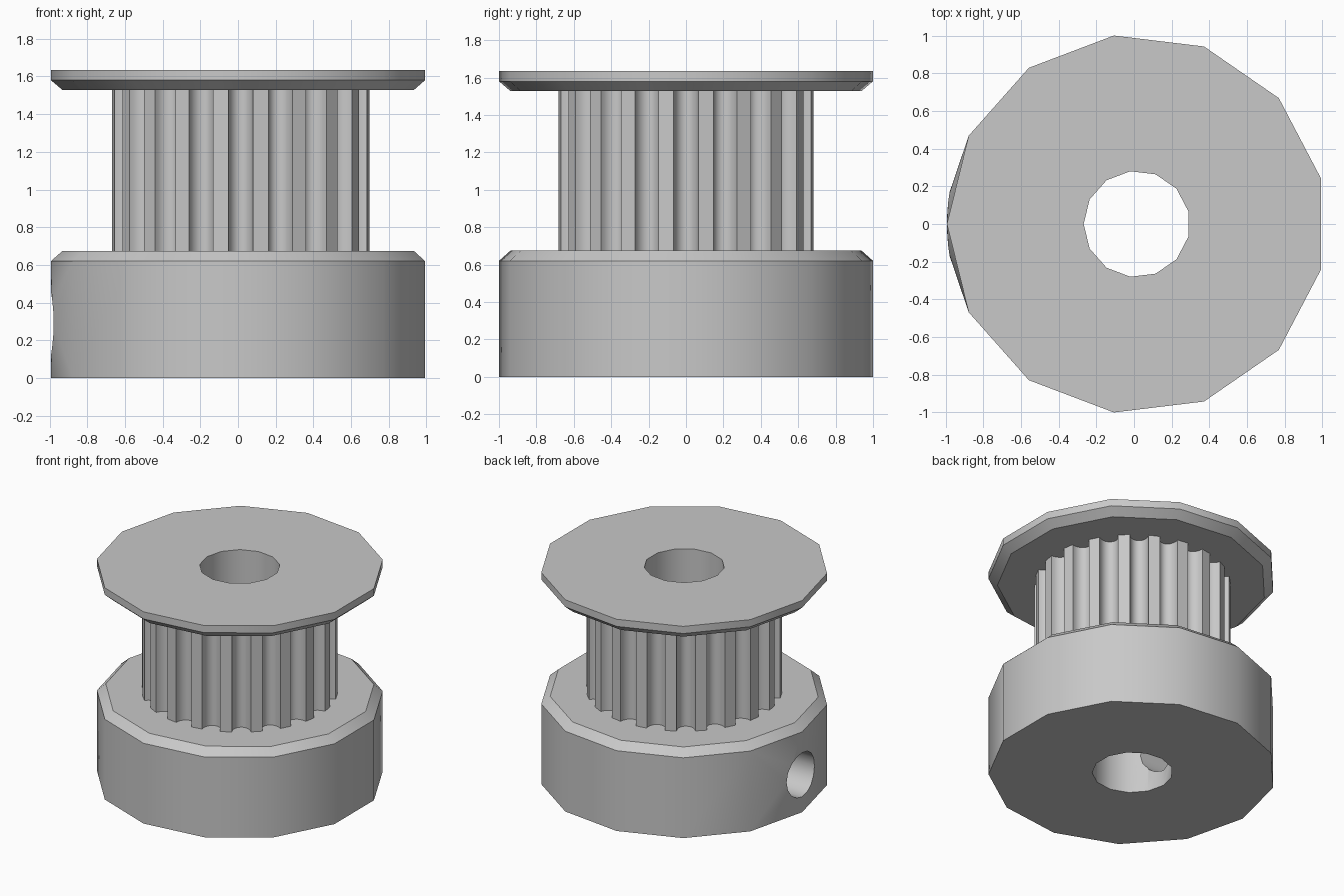
import bpy, bmesh
from math import cos, sin, pi, radians, sqrt, hypot

SIDES = 13          # facets of the turned parts
CX = 0.0146         # axis offset of the odd-sided outline
R, RIM, BORE = 1.0073, 0.945, 0.282
TEETH, TOOTH_R, GROOVE_W, GROOVE_D = 20, 0.682, 0.066, 0.082
HOLE_R, HOLE_Z = 0.17, 0.29

cube = bpy.data.objects.get("Cube")
if cube:
    bpy.data.objects.remove(cube, do_unlink=True)

metal = bpy.data.materials.new("grey metal")
metal.use_nodes = True
colour = (0.58, 0.58, 0.58, 1)
metal.diffuse_color = colour
metal.node_tree.nodes["Principled BSDF"].inputs["Base Color"].default_value = colour


def finish(name, bm):
    bmesh.ops.recalc_face_normals(bm, faces=bm.faces)
    mesh = bpy.data.meshes.new(name)
    bm.to_mesh(mesh)
    bm.free()
    mesh.materials.append(metal)
    obj = bpy.data.objects.new(name, mesh)
    bpy.context.collection.objects.link(obj)
    return obj


def activate(obj):
    bpy.ops.object.select_all(action='DESELECT')
    obj.select_set(True)
    bpy.context.view_layer.objects.active = obj


def smooth(obj):
    activate(obj)
    bpy.ops.object.shade_smooth_by_angle(angle=radians(35))


def circle(radius):
    angles = [pi + 2 * pi * i / SIDES for i in range(SIDES)]
    return [(CX + radius * cos(a), radius * sin(a)) for a in angles]


def stack(bm, loops, closed):
    """Join equal-sized loops, given as (outline, z), with quads."""
    rings = [[bm.verts.new((x, y, z)) for x, y in pts] for pts, z in loops]
    pairs = list(zip(rings, rings[1:]))
    if closed:
        pairs.append((rings[-1], rings[0]))
    for a, b in pairs:
        for i in range(len(a)):
            j = (i + 1) % len(a)
            bm.faces.new((a[i], a[j], b[j], b[i]))


def turned(name, profile):
    bm = bmesh.new()
    stack(bm, [(circle(r), z) for r, z in profile], True)
    return finish(name, bm)


# Hub with chamfered top, and top flange with chamfered underside
hub = turned("hub", [(BORE, 0), (R, 0), (R, 0.62), (RIM, 0.675), (BORE, 0.675)])
flange = turned("top_flange", [(BORE, 1.527), (RIM, 1.527), (R, 1.58),
                               (R, 1.635), (BORE, 1.635)])

# Toothed barrel: rounded grooves between flat lands, plus its bore wall
outline = []
STEPS = 10
for t in range(TEETH):
    a = 2 * pi * t / TEETH
    for k in range(STEPS + 1):
        u = pi * k / STEPS
        x = TOOTH_R - GROOVE_D * sin(u)
        y = -GROOVE_W * cos(u)
        outline.append((CX + x * cos(a) - y * sin(a), x * sin(a) + y * cos(a)))
bm = bmesh.new()
stack(bm, [(outline, 0.675), (outline, 1.527)], False)
barrel = finish("toothed_barrel", bm)
bm = bmesh.new()
stack(bm, [(circle(BORE), 0.675), (circle(BORE), 1.527)], False)
bmesh.ops.recalc_face_normals(bm, faces=bm.faces)
bmesh.ops.reverse_faces(bm, faces=bm.faces)
mesh = bpy.data.meshes.new("barrel_bore")
bm.to_mesh(mesh)
bm.free()
mesh.materials.append(metal)
bore = bpy.data.objects.new("barrel_bore", mesh)
bpy.context.collection.objects.link(bore)

# Set screw hole from the side into the bore
bpy.ops.mesh.primitive_cylinder_add(vertices=16, radius=HOLE_R, depth=1.3,
                                    location=(CX - 0.65, 0, HOLE_Z),
                                    rotation=(0, pi / 2, 0))
cutter = bpy.context.object
cutter.name = "screw_hole_cutter"
cutter.data.materials.append(metal)
cut = hub.modifiers.new("screw_hole", 'BOOLEAN')
cut.object = cutter
cut.operation = 'DIFFERENCE'
cut.solver = 'EXACT'
activate(hub)
bpy.ops.object.modifier_apply(modifier=cut.name)
bpy.data.objects.remove(cutter, do_unlink=True)

# Pull the hole's outer rim onto the round surface of the hub
bm = bmesh.new()
bm.from_mesh(hub.data)
is_rim = lambda v: v.co.x < -0.8 and abs(hypot(v.co.y, v.co.z - HOLE_Z) - HOLE_R) < 0.008
walls = [f for f in bm.faces if len(f.verts) > 4 and any(is_rim(v) for v in f.verts)]
bmesh.ops.triangulate(bm, faces=walls)
for v in bm.verts:
    if is_rim(v):
        v.co.x = CX - sqrt(R * R - v.co.y ** 2)
bm.to_mesh(hub.data)
bm.free()

for obj in (hub, flange, barrel, bore):
    smooth(obj)
